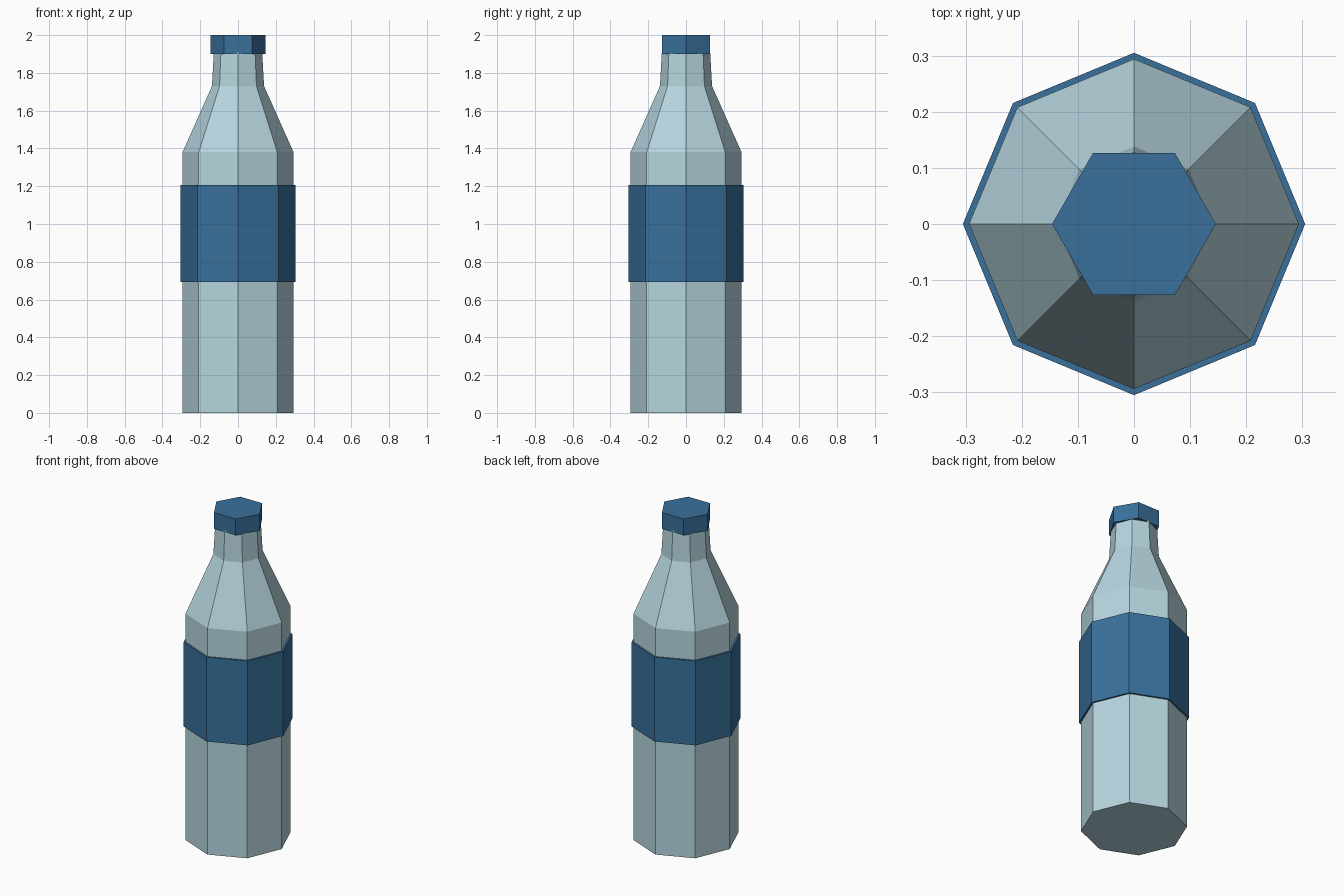
import bpy, bmesh, math

if "Cube" in bpy.data.objects:
    bpy.data.objects.remove(bpy.data.objects["Cube"])


def material(name, rgb):
    m = bpy.data.materials.new(name)
    m.diffuse_color = (*rgb, 1)
    m.use_nodes = True
    m.node_tree.nodes["Principled BSDF"].inputs["Base Color"].default_value = m.diffuse_color
    return m


glass = material("pale blue glass", (0.47, 0.67, 0.74))
blue = material("dark blue", (0.040, 0.162, 0.33))


def lathe(name, profile, sides, mat, ring=False):
    """Spin (radius, z) points; cap the ends, or close the loop when ring is set."""
    bm = bmesh.new()
    loops = [[bm.verts.new((r * math.cos(2 * math.pi * i / sides),
                            r * math.sin(2 * math.pi * i / sides), z))
              for i in range(sides)] for r, z in profile]
    pairs = list(zip(loops, loops[1:]))
    if ring:
        pairs.append((loops[-1], loops[0]))
    for a, b in pairs:
        for i in range(sides):
            j = (i + 1) % sides
            bm.faces.new((a[i], a[j], b[j], b[i]))
    if not ring:
        bm.faces.new(loops[0][::-1])
        bm.faces.new(loops[-1])
    bmesh.ops.recalc_face_normals(bm, faces=bm.faces)
    me = bpy.data.meshes.new(name)
    bm.to_mesh(me)
    bm.free()
    me.materials.append(mat)
    ob = bpy.data.objects.new(name, me)
    bpy.context.collection.objects.link(ob)
    return ob


# Eight-sided body, shoulder and neck
lathe("bottle_body", [(0.294, 0), (0.294, 1.38), (0.138, 1.73), (0.128, 1.91)], 8, glass)
# Label band around the body
lathe("label", [(0.305, 0.693), (0.305, 1.207), (0.29, 1.207), (0.29, 0.693)], 8, blue, ring=True)
# Six-sided cap
lathe("cap", [(0.146, 1.9), (0.146, 2.0)], 6, blue)
